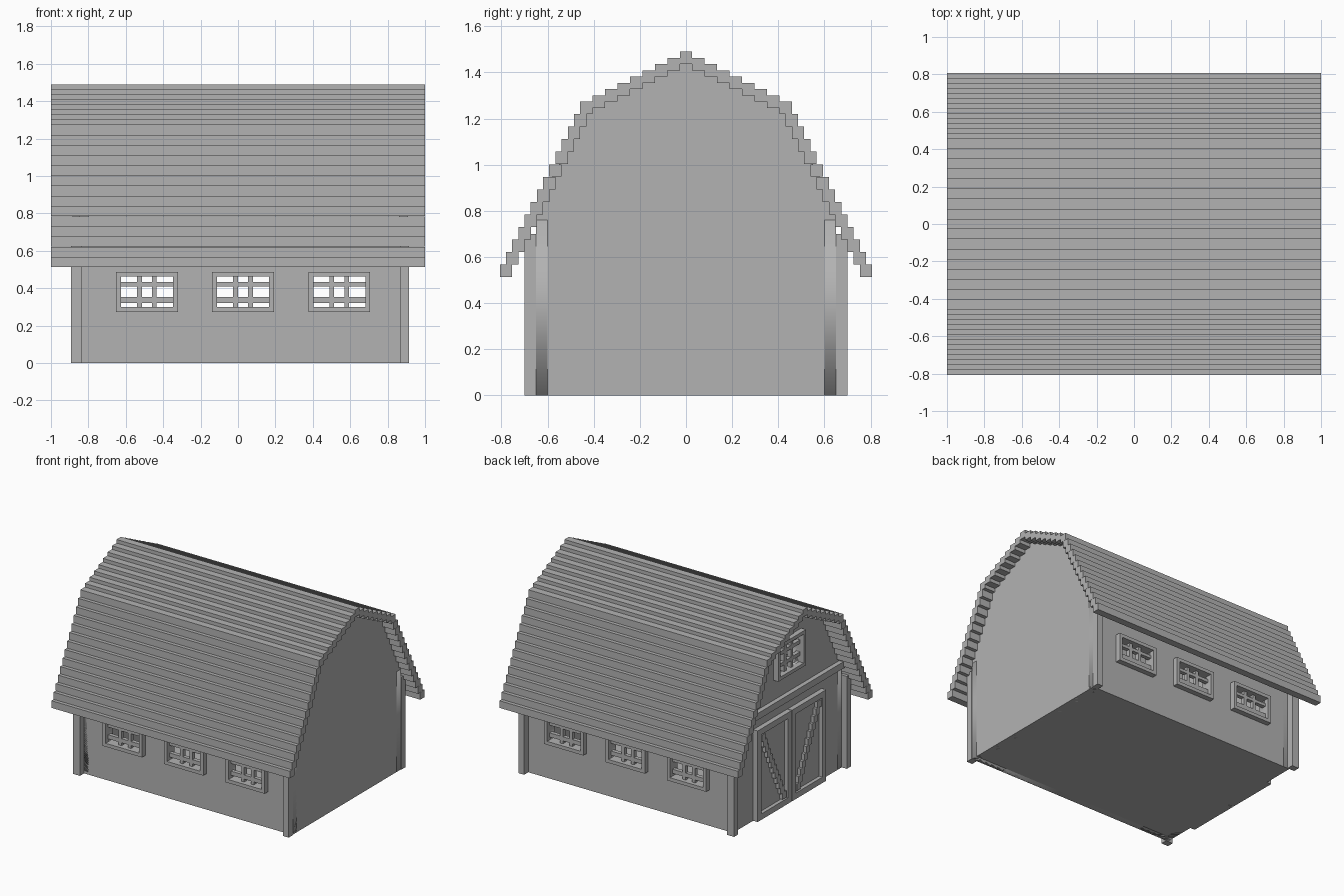
import bpy, bmesh
from mathutils import Matrix, Vector

cube = bpy.data.objects.get("Cube")
if cube:
    bpy.data.objects.remove(cube)

grey = bpy.data.materials.new("plain grey")
grey.use_nodes = True
COLOUR = (0.45, 0.45, 0.45, 1)
grey.diffuse_color = COLOUR
grey.node_tree.nodes["Principled BSDF"].inputs["Base Color"].default_value = COLOUR


def add(name, mesh):
    mesh.materials.clear()
    mesh.materials.append(grey)
    ob = bpy.data.objects.new(name, mesh)
    bpy.context.collection.objects.link(ob)
    return ob


def boxes(name, spans):
    """One object from boxes given as (x0, x1), (y0, y1), (z0, z1)."""
    bm = bmesh.new()
    for span in spans:
        size = [abs(b - a) for a, b in span]
        mid = [(a + b) / 2 for a, b in span]
        bmesh.ops.create_cube(bm, size=1, matrix=Matrix.Translation(mid) @ Matrix.Diagonal((*size, 1)))
    mesh = bpy.data.meshes.new(name)
    bm.to_mesh(mesh)
    bm.free()
    return add(name, mesh)


def rect(u, v):
    return [(u[0], v[0]), (u[1], v[0]), (u[1], v[1]), (u[0], v[1])]


def wall(name, outlines, thickness, matrix):
    """Flat panel; every outline after the first is an opening."""
    curve = bpy.data.curves.new(name, "CURVE")
    curve.dimensions = "2D"
    curve.fill_mode = "BOTH"
    curve.extrude = thickness / 2
    for pts in outlines:
        s = curve.splines.new("POLY")
        s.points.add(len(pts) - 1)
        for p, (u, v) in zip(s.points, pts):
            p.co = (u, v, 0, 1)
        s.use_cyclic_u = True
    temp = bpy.data.objects.new(name + "_outline", curve)
    bpy.context.collection.objects.link(temp)
    dg = bpy.context.evaluated_depsgraph_get()
    mesh = bpy.data.meshes.new_from_object(temp.evaluated_get(dg))
    bpy.data.objects.remove(temp)
    mesh.transform(matrix)
    mesh.name = name
    return add(name, mesh)


def axes(u, v, n, origin):
    m = Matrix((u, v, n)).transposed().to_4x4()
    m.translation = Vector(origin)
    return m


def frame(u, v, w):
    """Four bars around a rectangle, as (u, v) spans."""
    return [(u, (v[0], v[0] + w)), (u, (v[1] - w, v[1])),
            ((u[0], u[0] + w), (v[0] + w, v[1] - w)), ((u[1] - w, u[1]), (v[0] + w, v[1] - w))]


# Stepped gambrel roof made of square boards
B = 0.054
boards = [(0, 1.463)]
for s in (-1, 1):
    boards += [(s * B * i, 1.463 - 0.027 * i) for i in range(1, 9)]
    boards += [(s * (0.432 + 0.0268 * j), 1.247 - 0.0544 * j) for j in range(1, 14)]
boxes("roof_boards", [((-1, 1), (y - B / 2, y + B / 2), (z - B / 2, z + B / 2)) for y, z in boards])

# Corner posts and floor
boxes("corner_posts", [(x, (s * 0.65, s * 0.70), (0, 0.70))
                       for x in ((-0.893, -0.835), (0.867, 0.915)) for s in (-1, 1)])
boxes("floor", [((-0.85, 0.91), (-0.65, 0.65), (0, 0.02))])

# Long walls with three barred windows each
centres = (-0.487, 0.027, 0.542)
sill, head = 0.273, 0.487
T = 0.05
for s, side in ((-1, "front"), (1, "back")):
    holes = [rect((c - 0.139, c + 0.139), (sill + 0.024, head - 0.024)) for c in centres]
    wall(side + "_wall", [rect((-0.85, 0.91), (0, 0.76))] + holes, T,
         axes((1, 0, 0), (0, 0, 1), (0, -1, 0), (0, s * (0.65 - T / 2), 0)))
    for k, c in enumerate(centres):
        rim = frame((c - 0.165, c + 0.165), (sill, head), 0.026)
        boxes(f"{side}_window_frame_{k + 1}", [(u, (s * 0.60, s * 0.69), v) for u, v in rim])
        bars = [((c + d - 0.0125, c + d + 0.0125), (sill + 0.01, head - 0.01)) for d in (-0.04, 0.04)]
        bars += [((c - 0.15, c + 0.15), v) for v in ((0.321, 0.352), (0.410, 0.433))]
        boxes(f"{side}_window_bars_{k + 1}", [(u, (s * 0.63, s * 0.66), v) for u, v in bars])

# Gable end walls, the left-hand one of the pair with a loft window
gable = [(-0.65, 0), (0.65, 0), (0.65, 0.80), (0.432, 1.247), (0, 1.46), (-0.432, 1.247), (-0.65, 0.80)]
loft_u, loft_v = (-0.165, 0.165), (0.97, 1.24)
loft_hole = rect((-0.139, 0.139), (0.996, 1.214))
for name, x, outlines in (("plain_gable", 0.91 - T / 2, [gable]),
                          ("door_gable", -0.85 + T / 2, [gable, loft_hole])):
    wall(name, outlines, T, axes((0, 1, 0), (0, 0, 1), (1, 0, 0), (x, 0, 0)))

boxes("loft_window_frame", [((-0.89, -0.80), u, v) for u, v in frame(loft_u, loft_v, 0.026)])
loft_bars = [((d - 0.0125, d + 0.0125), (0.98, 1.23)) for d in (-0.04, 0.04)]
loft_bars += [((-0.15, 0.15), (z - 0.0135, z + 0.0135)) for z in (1.06, 1.15)]
boxes("loft_window_bars", [((-0.86, -0.83), u, v) for u, v in loft_bars])

# Trim beam across the door end
boxes("gable_beam", [((-0.885, -0.84), (-0.64, 0.64), (0.77, 0.82))])

# Double doors: leaves, rims and stepped diagonal braces
for s, side in ((1, "back"), (-1, "front")):
    boxes(side + "_door_leaf", [((-0.86, -0.84), (s * 0.005, s * 0.41), (0, 0.69))])
    rim = frame((0.003, 0.41), (0, 0.69), 0.045)
    boxes(side + "_door_rim", [((-0.888, -0.84), (s * u[0], s * u[1]), v) for u, v in rim])
    steps = 12
    brace = []
    for i in range(steps):
        t = i / (steps - 1)
        y, z = s * (0.085 + 0.25 * t), 0.08 + 0.53 * t
        brace.append(((-0.885, -0.84), (y - 0.022, y + 0.022), (z - 0.026, z + 0.026)))
    boxes(side + "_door_brace", brace)
